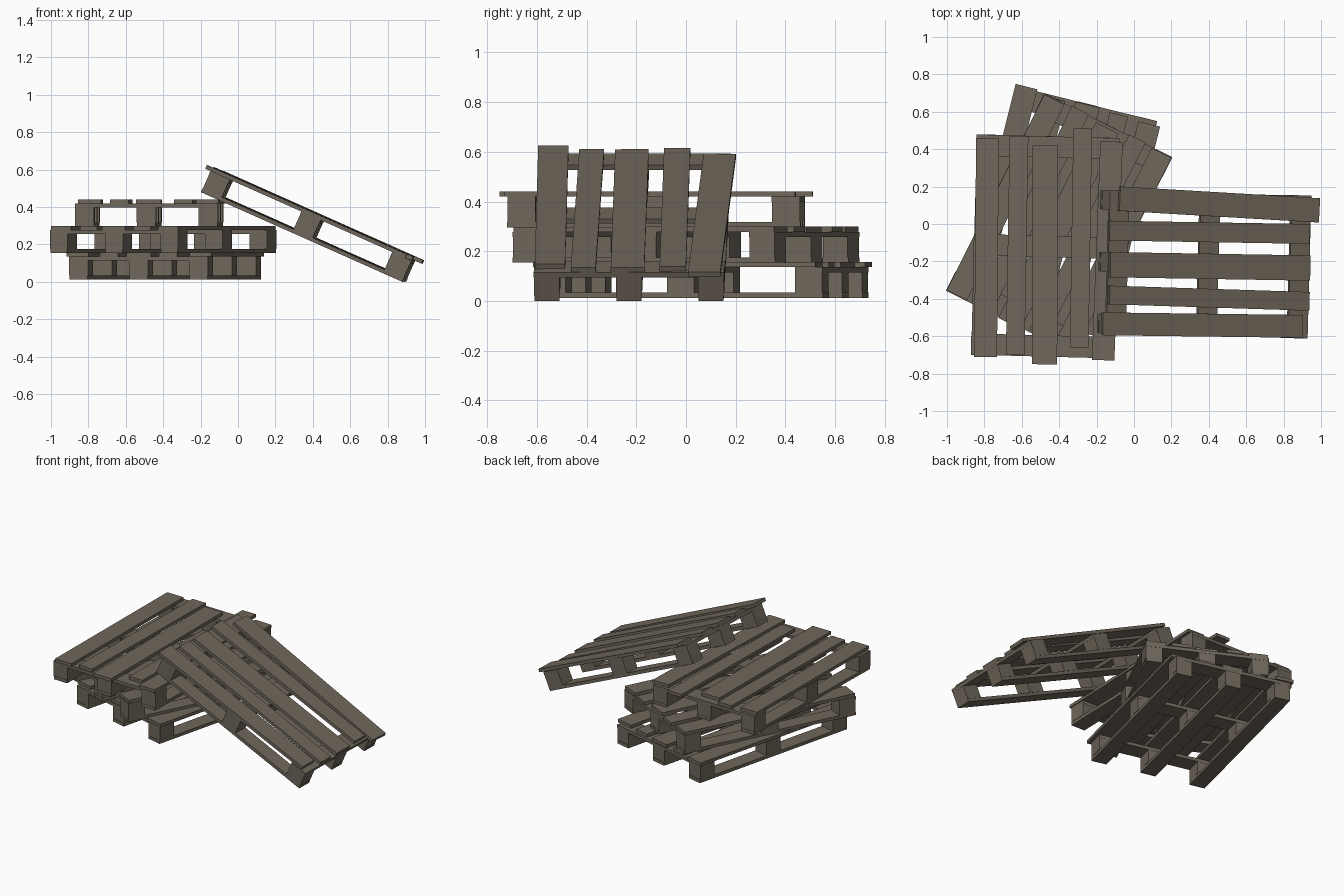
import bpy, bmesh, math
from mathutils import Matrix, Vector

if "Cube" in bpy.data.objects:
    bpy.data.objects.remove(bpy.data.objects["Cube"])

wood = bpy.data.materials.new("weathered_wood")
wood.diffuse_color = (0.160, 0.136, 0.105, 1)
wood.use_nodes = True
wood.node_tree.nodes["Principled BSDF"].inputs["Base Color"].default_value = wood.diffuse_color

L, W, T, BLOCK_H = 1.18, 0.765, 0.021, 0.082   # length, width, board thickness, block height


def box(name, size, centre, skew, frame):
    """Cuboid in pallet space, turned by skew degrees about its own vertical."""
    me = bpy.data.meshes.new(name)
    bm = bmesh.new()
    m = (frame @ Matrix.Translation(centre) @ Matrix.Rotation(math.radians(skew), 4, 'Z')
         @ Matrix.Diagonal((*size, 1)))
    bmesh.ops.create_cube(bm, size=1, matrix=m)
    bm.to_mesh(me)
    bm.free()
    me.materials.append(wood)
    ob = bpy.data.objects.new(name, me)
    bpy.context.collection.objects.link(ob)


def pallet(name, frame, boards):
    """boards: (lengthwise shift, sideways position, width, skew) of each deck board."""
    rows = (-W / 2 + 0.052, 0, W / 2 - 0.052)
    cols = (-L / 2 + 0.058, 0, L / 2 - 0.058)
    z1, z2 = T + BLOCK_H, 2 * T + BLOCK_H
    # bottom runners
    for y in rows:
        box(name + "_runner", (L, 0.1, T), (0, y, T / 2), 0, frame)
    # spacer blocks
    for x in cols:
        for y in rows:
            box(name + "_block", (0.112, 0.104, BLOCK_H), (x, y, T + BLOCK_H / 2), 0, frame)
    # cross boards
    for x in cols:
        box(name + "_cross_board", (0.114, W, T), (x, 0, z1 + T / 2), 0, frame)
    # deck boards
    for dx, y, w, skew in boards:
        box(name + "_deck_board", (L - 0.01, w, T), (dx, y, z2 + T / 2), skew, frame)


def place(x, y, z, yaw, pitch=0):
    return (Matrix.Translation((x, y, z)) @ Matrix.Rotation(math.radians(yaw), 4, 'Z')
            @ Matrix.Rotation(math.radians(pitch), 4, 'Y'))


# stack of three twisted pallets
pallet("bottom_pallet", place(-0.39, 0.07, 0.012, 76), [
    (0.015, 0.34, 0.12, 0), (-0.01, 0.165, 0.1, 0.5), (0.0, 0.0, 0.135, 0),
    (-0.01, -0.17, 0.1, -0.5), (-0.02, -0.345, 0.12, 0)])
pallet("middle_pallet", place(-0.40, 0.0, 0.154, 63.5), [
    (0.0, 0.32, 0.12, 0), (0.01, 0.165, 0.1, 0.5), (-0.01, 0.0, 0.135, 0),
    (0.01, -0.165, 0.1, -0.5), (0.0, -0.32, 0.12, 0)])
pallet("top_pallet", place(-0.475, -0.12, 0.296, 88.5), [
    (-0.015, 0.313, 0.122, 1), (0.0, 0.15, 0.1, 0.5), (-0.045, 0.0, 0.135, 1.3),
    (0.05, -0.19, 0.1, 0.6), (-0.015, -0.333, 0.12, -0.7)])

# pallet leaning on the stack
pallet("leaning_pallet", place(0.35, -0.215, 0.24, -1.5, 24), [
    (0.045, 0.322, 0.13, -1.7), (-0.01, 0.172, 0.106, 0.5), (0.0, -0.01, 0.135, 0.5),
    (0.0, -0.18, 0.1, -0.3), (-0.035, -0.325, 0.122, 0.7)])
